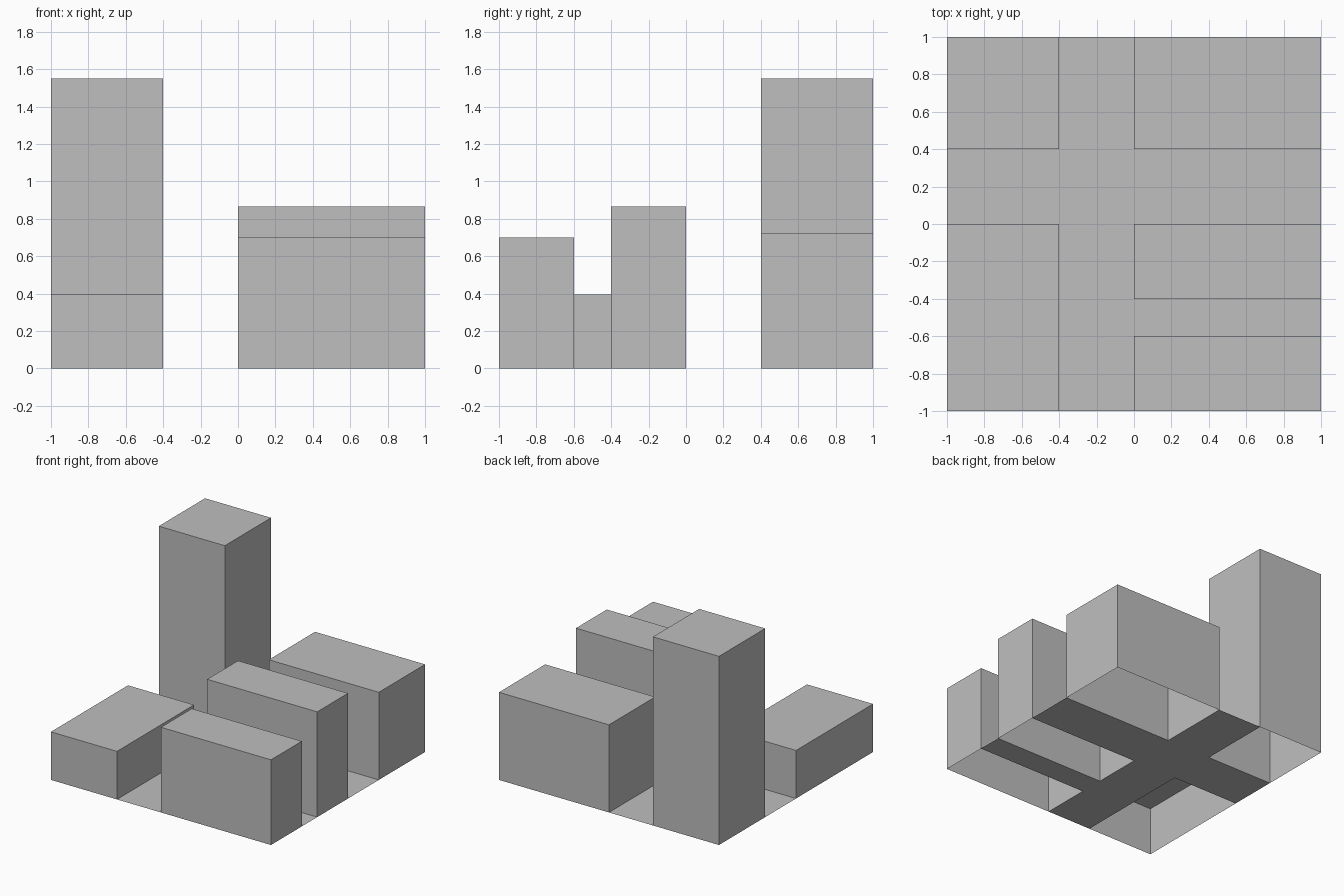
import bpy
import bmesh

cube = bpy.data.objects.get("Cube")
if cube:
    bpy.data.objects.remove(cube, do_unlink=True)

# One plain grey for the whole city block
grey = bpy.data.materials.new("plain_grey")
grey.use_nodes = True
grey.diffuse_color = (0.52, 0.52, 0.52, 1)
grey.node_tree.nodes["Principled BSDF"].inputs["Base Color"].default_value = grey.diffuse_color


def add_object(name, bm):
    mesh = bpy.data.meshes.new(name)
    bm.to_mesh(mesh)
    bm.free()
    mesh.materials.append(grey)
    obj = bpy.data.objects.new(name, mesh)
    bpy.context.collection.objects.link(obj)
    return obj


def add_rect(bm, x0, x1, y0, y1, z=0):
    corners = [(x0, y0), (x1, y0), (x1, y1), (x0, y1)]
    return bm.faces.new([bm.verts.new((x, y, z)) for x, y in corners])


def building(name, x0, x1, y0, y1, height):
    """Walls and a flat roof, open underneath."""
    bm = bmesh.new()
    roof = add_rect(bm, x0, x1, y0, y1, height)
    walls = bmesh.ops.extrude_edge_only(bm, edges=list(roof.edges))["geom"]
    for v in walls:
        if isinstance(v, bmesh.types.BMVert):
            v.co.z = 0
    bmesh.ops.recalc_face_normals(bm, faces=bm.faces)
    # Keep the roof facing up and the walls facing out
    roof.normal_update()
    if roof.normal.z < 0:
        bmesh.ops.reverse_faces(bm, faces=bm.faces)
    return add_object(name, bm)


# Buildings on their plots
building("tower", -1, -0.4, 0.4, 1, 1.55)
building("back_left_block", 0, 1, 0.4, 1, 0.72)
building("middle_left_block", 0, 1, -0.4, 0, 0.865)
building("front_left_block", 0, 1, -1, -0.6, 0.70)
building("front_right_low_block", -1, -0.4, -1, 0, 0.395)

# Flat street network between the plots
streets = bmesh.new()
add_rect(streets, -0.4, 0, -1, 1)         # avenue
add_rect(streets, -1, -0.4, 0, 0.4)       # cross street, right arm
add_rect(streets, 0, 1, 0, 0.4)           # cross street, left arm
add_rect(streets, 0, 1, -0.6, -0.4)       # side street
add_object("streets", streets)
